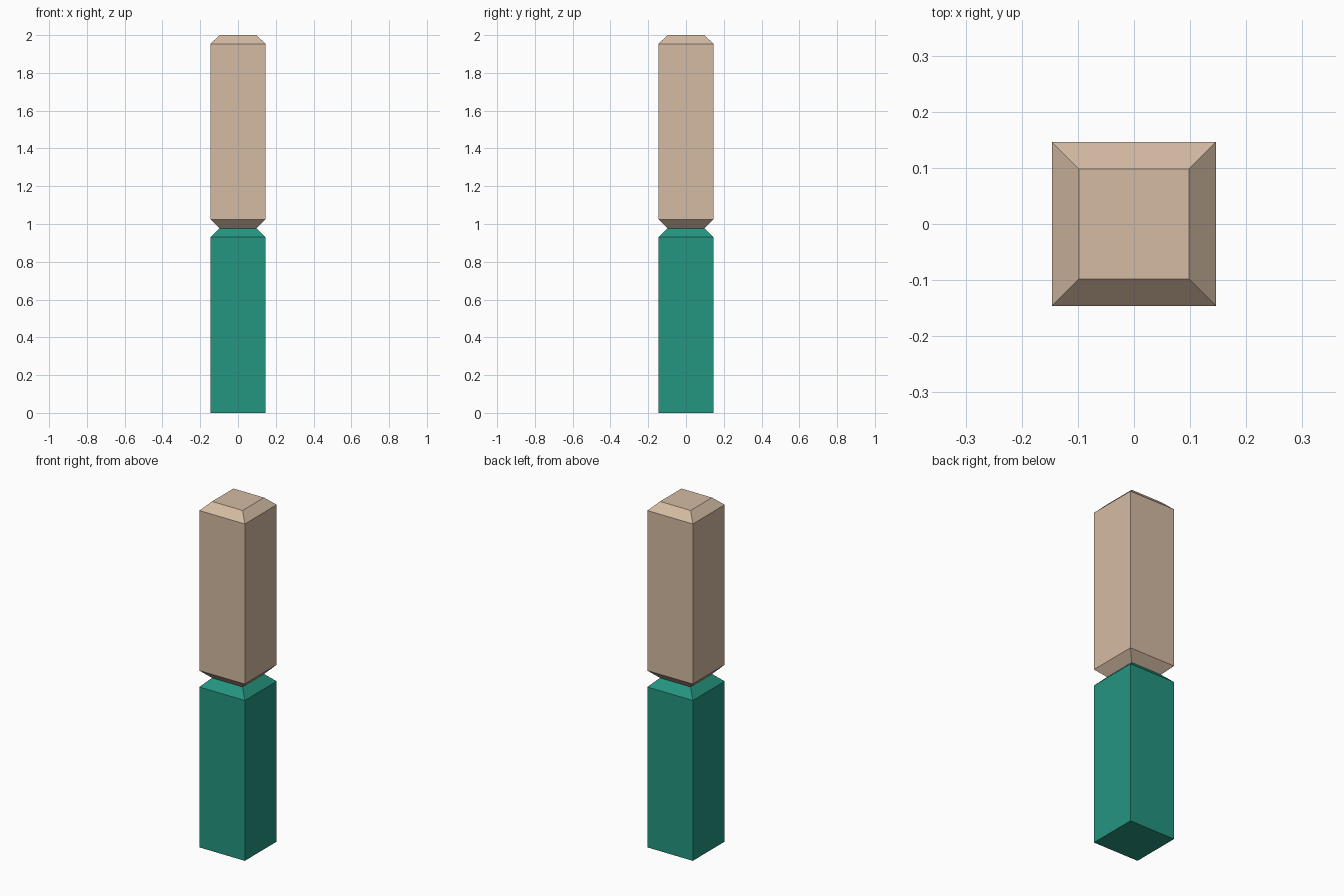
import bpy, bmesh

if "Cube" in bpy.data.objects:
    bpy.data.objects.remove(bpy.data.objects["Cube"])

W, N = 0.146, 0.098  # half widths: body and narrowed ends


def material(name, rgb):
    m = bpy.data.materials.new(name)
    m.diffuse_color = (*rgb, 1.0)
    m.use_nodes = True
    m.node_tree.nodes["Principled BSDF"].inputs["Base Color"].default_value = m.diffuse_color
    return m


def square_loft(name, sections, mat):
    """Stack of square sections (half width, height), capped at both ends."""
    bm = bmesh.new()
    rings = [[bm.verts.new((sx * h, sy * h, z))
              for sx, sy in ((-1, -1), (1, -1), (1, 1), (-1, 1))]
             for h, z in sections]
    for low, high in zip(rings, rings[1:]):
        for i in range(4):
            j = (i + 1) % 4
            bm.faces.new((low[i], low[j], high[j], high[i]))
    bm.faces.new(rings[0][::-1])
    bm.faces.new(rings[-1])
    me = bpy.data.meshes.new(name)
    bm.to_mesh(me)
    bm.free()
    me.materials.append(mat)
    ob = bpy.data.objects.new(name, me)
    bpy.context.collection.objects.link(ob)
    return ob


# Green lower block: flat base, chamfered top
square_loft("lower_post", [(W, 0), (W, 0.93), (N, 0.977)],
            material("teal green", (0.0176, 0.301, 0.216)))

# Tan upper block: chamfered at both ends
square_loft("upper_post", [(N, 0.977), (W, 1.025), (W, 1.953), (N, 2.0)],
            material("light tan", (0.658, 0.497, 0.366)))
